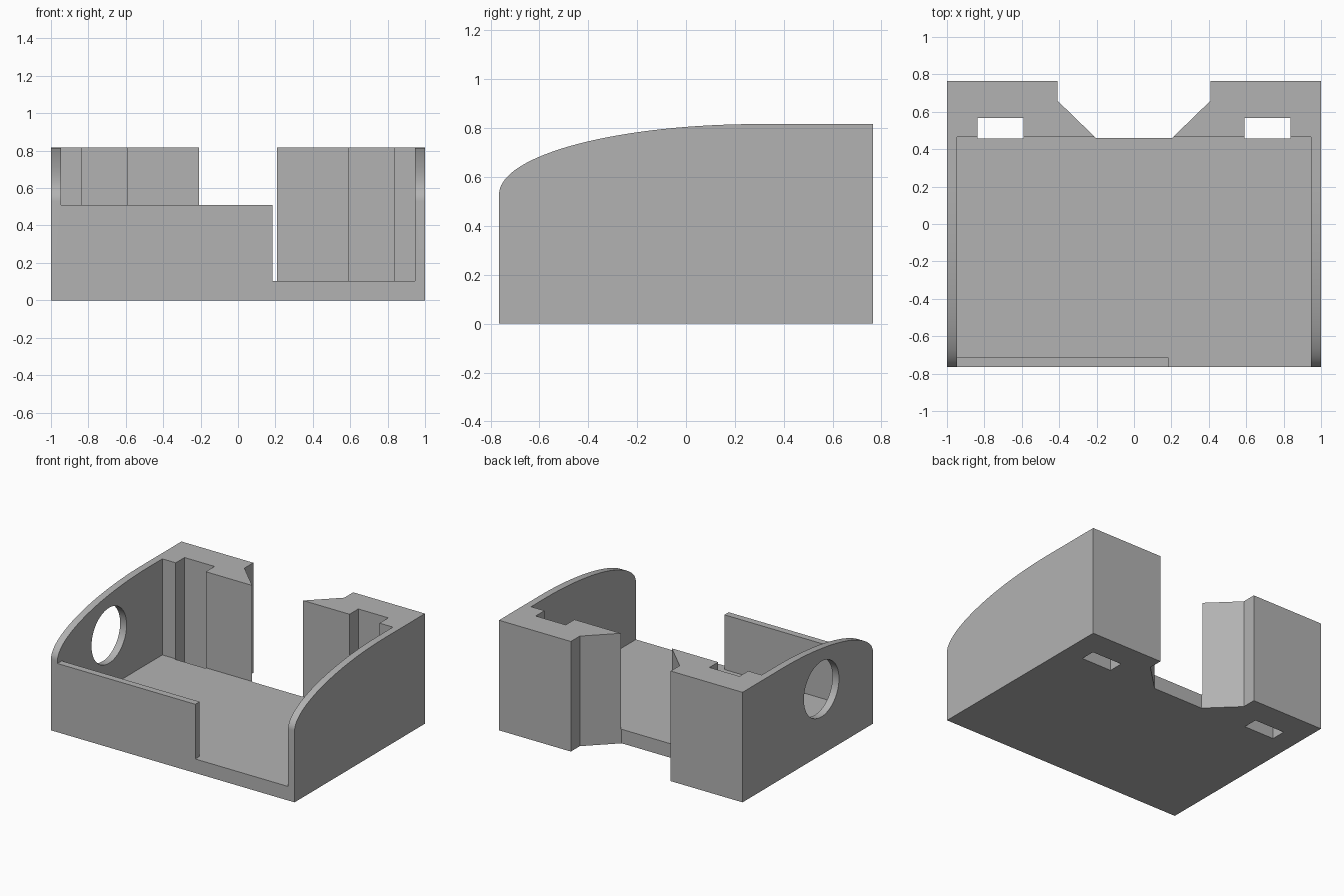
import bpy
import bmesh
from math import cos, sin, pi
from mathutils import Vector

cube = bpy.data.objects.get("Cube")
if cube:
    bpy.data.objects.remove(cube, do_unlink=True)

grey = bpy.data.materials.new("plain_grey")
grey.use_nodes = True
colour = (0.45, 0.45, 0.45, 1)
grey.diffuse_color = colour
grey.node_tree.nodes["Principled BSDF"].inputs["Base Color"].default_value = colour


def prism(name, outline, axis, low, high):
    """Extrude a 2D outline along x (outline is y, z) or z (outline is x, y)."""
    bm = bmesh.new()
    points = [(low, a, b) if axis == "x" else (a, b, low) for a, b in outline]
    face = bm.faces.new([bm.verts.new(p) for p in points])
    shift = Vector((high - low, 0, 0)) if axis == "x" else Vector((0, 0, high - low))
    extruded = bmesh.ops.extrude_face_region(bm, geom=[face], use_keep_orig=True)
    top = [g for g in extruded["geom"] if isinstance(g, bmesh.types.BMVert)]
    bmesh.ops.translate(bm, vec=shift, verts=top)
    bmesh.ops.recalc_face_normals(bm, faces=bm.faces)
    mesh = bpy.data.meshes.new(name)
    bm.to_mesh(mesh)
    bm.free()
    mesh.materials.append(grey)
    obj = bpy.data.objects.new(name, mesh)
    bpy.context.collection.objects.link(obj)
    return obj


def rectangle(x0, x1, y0, y1):
    return [(x0, y0), (x1, y0), (x1, y1), (x0, y1)]


def cut(target, cutter):
    cutter.hide_render = True
    mod = target.modifiers.new("cut", "BOOLEAN")
    mod.operation = "DIFFERENCE"
    mod.solver = "EXACT"
    mod.object = cutter
    bpy.context.view_layer.objects.active = target
    bpy.ops.object.modifier_apply(modifier=mod.name)
    bpy.data.objects.remove(cutter, do_unlink=True)


# Solid body with the elliptical front shoulder
width, depth, height = 1.0, 0.765, 0.817
shoulder, crest = 0.53, 0.3
steps = 40
curve = [(crest - (crest + depth) * cos(pi / 2 * i / steps),
          shoulder + (height - shoulder) * sin(pi / 2 * i / steps))
         for i in range(steps + 1)]
side = [(depth, 0), (-depth, 0)] + curve + [(depth, height)]
body = prism("open_housing", side, "x", -width, width)

# Interior with the doorway at the front left
inner, floor, front, door, back = 0.947, 0.104, -0.715, 0.185, 0.465
cavity = [(-inner, back), (inner, back), (inner, -0.9), (door, -0.9),
          (door, front), (-inner, front)]
cut(body, prism("cavity_cutter", cavity, "z", floor, 1))

# Low front wall
cut(body, prism("front_wall_cutter", rectangle(-inner, inner, -0.9, -0.6), "z", 0.51, 1))

# Flared notch through the back
notch = [(-0.205, 0.461), (0.205, 0.461), (0.41, 0.66), (0.41, 0.9),
         (-0.41, 0.9), (-0.41, 0.66)]
cut(body, prism("notch_cutter", notch, "z", -0.2, 1))

# Vertical slots in the back posts
for s in (-1, 1):
    x0, x1 = sorted((s * 0.59, s * 0.837))
    cut(body, prism("slot_cutter", rectangle(x0, x1, 0.457, 0.568), "z", -0.2, 1))

# Round hole in one side wall
hole = [(-0.16 + 0.206 * cos(2 * pi * i / 48), 0.487 + 0.206 * sin(2 * pi * i / 48))
        for i in range(48)]
cut(body, prism("hole_cutter", hole, "x", -1.2, -0.8))

# Smooth the curved shoulder and hole, keep edges sharp
bpy.ops.object.select_all(action="DESELECT")
body.select_set(True)
bpy.context.view_layer.objects.active = body
bpy.ops.object.shade_smooth_by_angle(angle=0.5)
